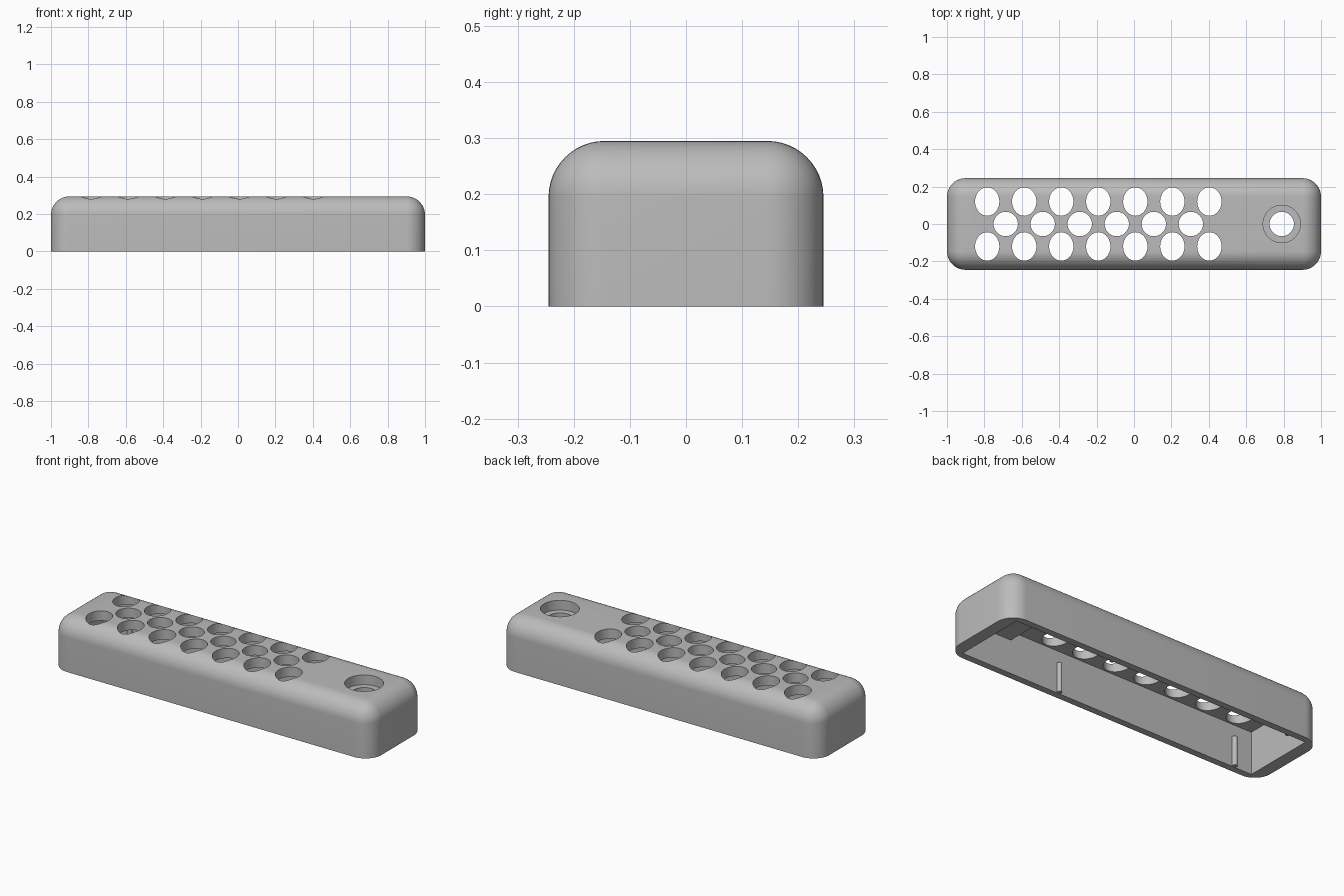
import bpy, bmesh, math
from mathutils import Matrix, Vector

cube = bpy.data.objects.get("Cube")
if cube:
    bpy.data.objects.remove(cube, do_unlink=True)

LENGTH, WIDTH, HEIGHT, ROUND = 2.0, 0.49, 0.295, 0.1
INNER_X, INNER_Y = 0.93, 0.207
CEILING, BOSS_Z, BOSS_X = 0.24, 0.19, 0.62

grey = bpy.data.materials.new("plain_grey")
grey.use_nodes = True
grey.diffuse_color = (0.5, 0.5, 0.5, 1)
grey.node_tree.nodes["Principled BSDF"].inputs["Base Color"].default_value = (0.5, 0.5, 0.5, 1)


def make(name, bm):
    bmesh.ops.recalc_face_normals(bm, faces=bm.faces)
    mesh = bpy.data.meshes.new(name)
    bm.to_mesh(mesh)
    bm.free()
    mesh.materials.append(grey)
    obj = bpy.data.objects.new(name, mesh)
    bpy.context.collection.objects.link(obj)
    return obj


def add_hole(bm, x, y, rx, ry, bottom, top):
    """Upright elliptical plug used to cut a hole."""
    place = Matrix.Translation((x, y, (bottom + top) / 2)) @ Matrix.Diagonal((rx, ry, top - bottom, 1))
    bmesh.ops.create_cone(bm, cap_ends=True, segments=48, radius1=1, radius2=1, depth=1, matrix=place)


def cut(target, cutter, operation="DIFFERENCE"):
    cutter.hide_render = True
    mod = target.modifiers.new(cutter.name, "BOOLEAN")
    mod.operation = operation
    mod.solver = "EXACT"
    mod.object = cutter
    bpy.context.view_layer.objects.active = target
    bpy.ops.object.modifier_apply(modifier=mod.name)
    bpy.data.objects.remove(cutter, do_unlink=True)


# Outer shell: block rounded everywhere but at the open bottom
bm = bmesh.new()
bmesh.ops.create_cube(bm, size=1, matrix=Matrix.Translation((0, 0, HEIGHT / 2))
                      @ Matrix.Diagonal((LENGTH, WIDTH, HEIGHT, 1)))
edges = [e for e in bm.edges if max(v.co.z for v in e.verts) > 0.01]
bmesh.ops.bevel(bm, geom=edges, offset=ROUND, segments=12, profile=0.5, affect="EDGES")
shell = make("cover_shell", bm)

# Hollow inside, stepped down under the screw seat
bm = bmesh.new()
profile = [(-INNER_X, -0.1), (INNER_X, -0.1), (INNER_X, BOSS_Z),
           (BOSS_X, BOSS_Z), (BOSS_X, CEILING), (-INNER_X, CEILING)]
face = bm.faces.new([bm.verts.new((x, -INNER_Y, z)) for x, z in profile])
side = bmesh.ops.extrude_face_region(bm, geom=[face])
bmesh.ops.translate(bm, vec=Vector((0, 2 * INNER_Y, 0)),
                    verts=[g for g in side["geom"] if isinstance(g, bmesh.types.BMVert)])
cut(shell, make("cavity_cutter", bm))

# Staggered rows of vent holes and the screw hole
bm = bmesh.new()
PITCH, FIRST = 0.198, -0.785
for i in range(7):
    for s in (-1, 1):
        add_hole(bm, FIRST + i * PITCH, s * 0.12, 0.065, 0.076, 0.1, 0.4)
    if i < 6:
        add_hole(bm, FIRST + (i + 0.5) * PITCH, 0, 0.065, 0.065, 0.1, 0.4)
add_hole(bm, 0.79, 0, 0.065, 0.065, 0.1, 0.4)
cut(shell, make("vent_cutter", bm))

# Wide recess for the screw head
bm = bmesh.new()
add_hole(bm, 0.79, 0, 0.1, 0.1, 0.24, 0.4)
cut(shell, make("recess_cutter", bm))

bpy.ops.object.select_all(action="DESELECT")
shell.select_set(True)
bpy.context.view_layer.objects.active = shell
bpy.ops.object.shade_smooth_by_angle(angle=math.radians(30))

# Small upright ribs on the inner long walls
for x, place in ((0.31, "left"), (-0.82, "right")):
    for s, wall in ((-1, "front"), (1, "back")):
        bm = bmesh.new()
        add_hole(bm, x, s * INNER_Y, 0.014, 0.018, 0.005, 0.17)
        rib = make(f"{wall}_{place}_rib", bm)
        rib.select_set(True)
        bpy.context.view_layer.objects.active = rib
        bpy.ops.object.shade_smooth_by_angle(angle=math.radians(30))
